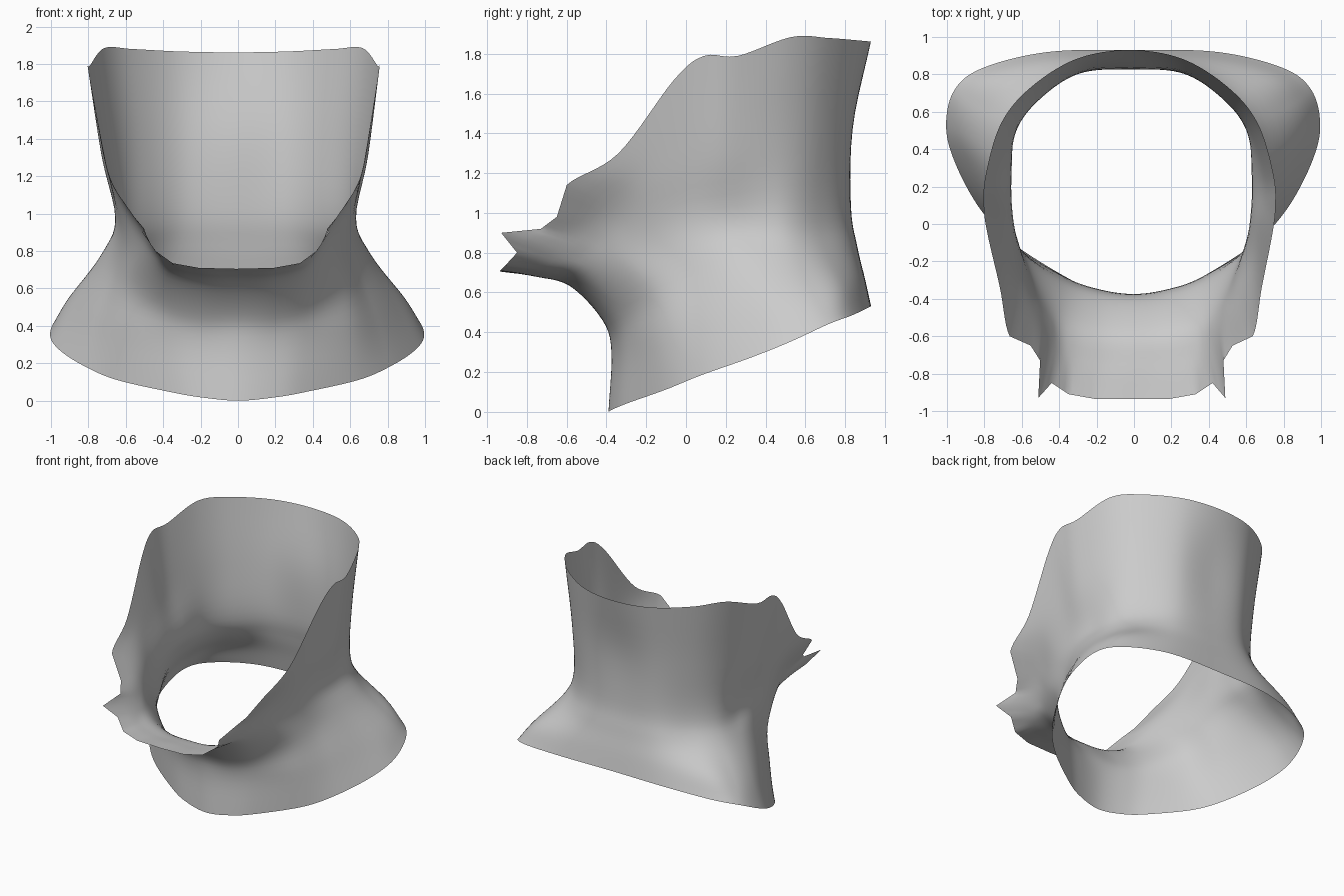
import bpy
from mathutils import Vector

if "Cube" in bpy.data.objects:
    bpy.data.objects.remove(bpy.data.objects["Cube"])

# Half-rings, listed from front centre round the +x side to back centre
base = [(0, -.39, 0), (.2, -.355, .018), (.37, -.28, .048), (.65, -.1, .112),
        (.82, .08, .185), (.95, .32, .27), (1, .52, .35), (.955, .715, .44),
        (.8, .835, .485), (.45, .92, .525), (0, .93, .533)]
flare = [(0, -.375, .3), (.19, -.35, .31), (.375, -.285, .335), (.615, -.13, .38),
         (.75, .07, .44), (.85, .29, .49), (.9, .48, .53), (.865, .645, .58),
         (.73, .785, .63), (.4, .885, .66), (0, .9, .67)]
lower_neck = [(0, -.42, .46), (.2, -.405, .47), (.38, -.335, .51), (.575, -.17, .61),
              (.655, .02, .7), (.7, .19, .77), (.715, .37, .79), (.68, .55, .8),
              (.555, .7, .815), (.32, .835, .83), (0, .862, .83)]
waist = [(0, -.58, .63), (.2, -.57, .64), (.38, -.51, .69), (.505, -.38, .8),
         (.6, -.15, .89), (.637, .06, .96), (.642, .27, .98), (.618, .5, 1),
         (.49, .67, 1.01), (.28, .805, 1.03), (0, .83, 1.03)]
upper_neck = [(0, -.75, .68), (.2, -.745, .685), (.38, -.69, .74), (.5, -.5, .9),
              (.645, -.25, 1.12), (.69, .01, 1.26), (.71, .23, 1.32), (.638, .5, 1.38),
              (.5, .685, 1.4), (.28, .82, 1.42), (0, .837, 1.42)]
# Ragged upper rim: ring position, then x, y, z
rim = [(0, 0, -.935, .705), (1, .2, -.935, .71), (1.7, .34, -.91, .735),
       (2.1, .43, -.85, .8), (2.4, .5, -.93, .9), (2.8, .49, -.73, .92),
       (3.2, .54, -.65, .98), (3.5, .65, -.6, 1.14), (4.2, .7, -.34, 1.3),
       (5, .76, -.06, 1.67), (5.5, .78, .09, 1.79), (6, .77, .26, 1.79),
       (7, .69, .53, 1.885), (8, .54, .72, 1.88), (9, .29, .88, 1.867),
       (10, 0, .93, 1.862), (11, -.29, .88, 1.867)]


def spline(a, b, c, d, f):
    return .5 * (2 * b + (c - a) * f + (2 * a - 5 * b + 4 * c - d) * f * f
                 + (3 * b - a - 3 * c + d) * f ** 3)


def ring_point(ring, t):
    """Smooth point on a half-ring; mirrored neighbours keep the seam smooth."""
    n = len(ring) - 1
    i = min(int(t), n - 1)

    def at(k):
        m = -k if k < 0 else 2 * n - k if k > n else k
        x, y, z = ring[m]
        return Vector((x if m == k else -x, y, z))
    return spline(at(i - 1), at(i), at(i + 1), at(i + 2), t - i)


def rim_point(t):
    """Sharp points at the front of the rim, a smooth curve at sides and back."""
    i = max(k for k in range(len(rim) - 2) if rim[k][0] <= t + 1e-6)
    p, q = rim[i], rim[i + 1]
    f = (t - p[0]) / (q[0] - p[0])
    if t < 3.5:
        return Vector(p[1:]).lerp(Vector(q[1:]), f)
    return spline(*[Vector(v[1:]) for v in rim[i - 1:i + 3]], f)


# Columns run bottom to top through every ring
STEPS = 5
columns = []
for k in range(101):
    t = k / 10
    keys = [ring_point(r, t) for r in (base, flare, lower_neck, waist, upper_neck)]
    keys.append(rim_point(t))
    keys = [2 * keys[0] - keys[1]] + keys + [2 * keys[-1] - keys[-2]]
    col = [spline(*keys[i:i + 4], s / STEPS) for i in range(5) for s in range(STEPS)]
    columns.append(col + [keys[-2]])
columns += [[Vector((-p.x, p.y, p.z)) for p in c] for c in columns[-2:0:-1]]

# Neck shell: open sheet, leaning very slightly to one side
rows, count = len(columns[0]), len(columns)
verts = [(p.x - .013 * p.z, p.y, p.z) for c in columns for p in c]
faces = []
for c in range(count):
    a, b = c * rows, (c + 1) % count * rows
    faces += [(a + r, b + r, b + r + 1, a + r + 1) for r in range(rows - 1)]
mesh = bpy.data.meshes.new("neck_shell")
mesh.from_pydata(verts, [], faces)
mesh.polygons.foreach_set("use_smooth", [True] * len(faces))
mesh.update()
bpy.context.collection.objects.link(bpy.data.objects.new("neck_shell", mesh))
